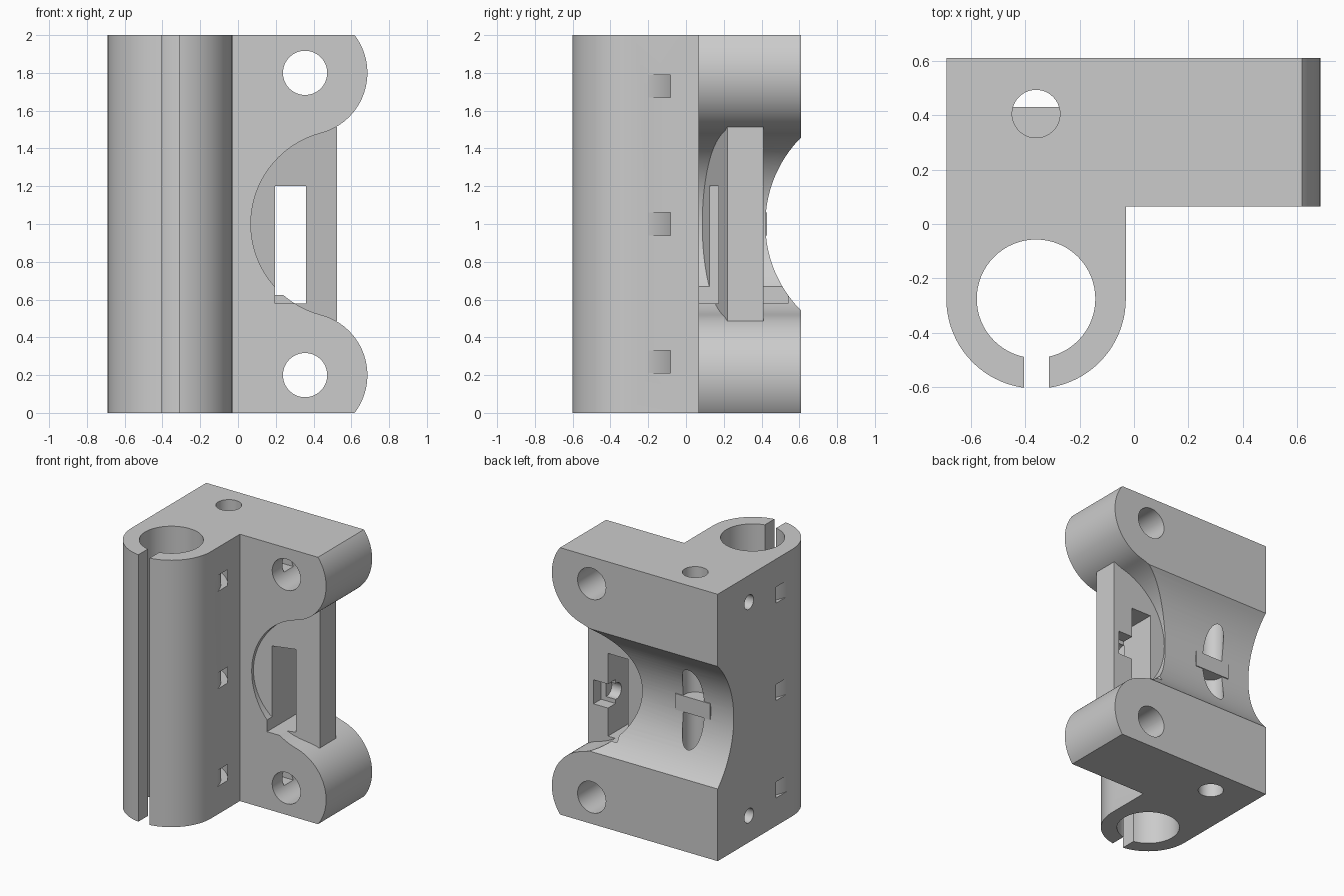
import bpy, bmesh
from math import cos, sin, radians, atan2, degrees, hypot

cube = bpy.data.objects.get("Cube")
if cube:
    bpy.data.objects.remove(cube, do_unlink=True)

grey = bpy.data.materials.new("light grey plastic")
grey.use_nodes = True
colour = (0.6, 0.6, 0.6, 1)
grey.diffuse_color = colour
grey.node_tree.nodes["Principled BSDF"].inputs["Base Color"].default_value = colour


def arc(cx, cy, r, a0, a1, n=40):
    """Points on an arc, angles in degrees."""
    steps = [radians(a0 + (a1 - a0) * i / n) for i in range(n + 1)]
    return [(cx + r * cos(a), cy + r * sin(a)) for a in steps]


def circle(cx, cy, r, n=64):
    return arc(cx, cy, r, 0, 360, n)[:-1]


def rect(x0, x1, y0, y1):
    return [(x0, y0), (x1, y0), (x1, y1), (x0, y1)]


def prism(name, profile, axis, lo, hi):
    """Extrude a 2D profile along one axis."""
    place = {"x": lambda a, b, h: (h, a, b),
             "y": lambda a, b, h: (a, h, b),
             "z": lambda a, b, h: (a, b, h)}[axis]
    bm = bmesh.new()
    low = [bm.verts.new(place(a, b, lo)) for a, b in profile]
    high = [bm.verts.new(place(a, b, hi)) for a, b in profile]
    bm.faces.new(low)
    bm.faces.new(high)
    for i in range(len(low)):
        j = (i + 1) % len(low)
        bm.faces.new((low[i], low[j], high[j], high[i]))
    bmesh.ops.recalc_face_normals(bm, faces=bm.faces)
    mesh = bpy.data.meshes.new(name)
    bm.to_mesh(mesh)
    bm.free()
    mesh.materials.append(grey)
    obj = bpy.data.objects.new(name, mesh)
    bpy.context.collection.objects.link(obj)
    return obj


def combine(target, tool, operation="DIFFERENCE"):
    """Apply a boolean and discard the tool."""
    mod = target.modifiers.new("boolean", "BOOLEAN")
    mod.operation, mod.solver, mod.object = operation, "EXACT", tool
    bpy.context.view_layer.objects.active = target
    bpy.ops.object.modifier_apply(modifier=mod.name)
    bpy.data.objects.remove(tool, do_unlink=True)


# Bracket body: rounded rod column and side block, seen in plan
rod_x, rod_y, col_r = -0.36, -0.275, 0.33
plan = arc(rod_x, rod_y, col_r, 180, 360) + [(-0.03, 0.065), (0.8, 0.065), (0.8, 0.61), (-0.69, 0.61)]
body = prism("bracket_body", plan, "z", 0, 2)

# Outline of the two lobes with a tangent round bite between them
lobe_x, lobe_z, lobe_r, bite_x = 0.355, 1.8, 0.33, 0.565
tangent = degrees(atan2(1 - lobe_z, bite_x - lobe_x))
bite_r = hypot(bite_x - lobe_x, lobe_z - 1) - lobe_r
outline = arc(lobe_x, lobe_z, lobe_r, 60, tangent)
outline += arc(bite_x, 1, bite_r, tangent + 180, 180 - tangent)[1:-1]
outline += arc(lobe_x, 2 - lobe_z, lobe_r, -tangent, -60)
outline += [(-1, outline[-1][1]), (-1, outline[0][1])]
combine(body, prism("lobe_outline", outline, "y", -1, 1), "INTERSECT")

# Wide cylindrical groove across the back
combine(body, prism("back_groove", circle(1.07, 1, 0.65, 128), "x", -1, 1))

# Web plate with slanted front between the lobes
web = [(0.03, 0.075), (0.525, 0.22), (0.525, 0.41), (0.03, 0.41)]
combine(body, prism("web_plate", web, "z", 0.487, 1.513), "UNION")

# Slot through the web, with a side pocket and short bore
combine(body, prism("web_slot", rect(0.195, 0.36, 0.58, 1.2), "y", 0, 0.54))
combine(body, prism("web_pocket", rect(0.35, 0.48, 0.79, 0.97), "y", 0.32, 0.5))
combine(body, prism("web_bore", circle(0.31, 0.88, 0.06, 32), "x", 0.3, 0.44))

# Rod bore and clamp slit
combine(body, prism("rod_bore", circle(rod_x, rod_y, 0.218), "z", -0.1, 2.1))
combine(body, prism("clamp_slit", rect(-0.405, -0.312, -0.7, -0.35), "z", -0.1, 2.1))

# Vertical hole, partly closed by a small bar at mid height
combine(body, prism("vertical_hole", circle(rod_x, 0.405, 0.088), "z", -0.1, 2.1))
combine(body, prism("hole_bar", rect(-0.5, -0.21, 0.29, 0.43), "z", 0.94, 1.06), "UNION")

# Curved tie channels behind the rod
ring = arc(rod_x, rod_y, 0.383, 0, 180) + arc(rod_x, rod_y, 0.338, 180, 0)
for z in (0.27, 1.0, 1.73):
    combine(body, prism("tie_channel", ring, "z", z - 0.06, z + 0.06))

# Lobe holes and the cross screw holes leading to them
for z in (2 - lobe_z, lobe_z):
    combine(body, prism("lobe_hole", circle(lobe_x, z, 0.117), "y", -0.1, 0.8))
    combine(body, prism("cross_hole", circle(0.24, z, 0.054, 32), "x", -0.8, 0.15))
    combine(body, prism("nut_trap", rect(0.185, 0.295, z - 0.055, z + 0.055), "x", 0.1, lobe_x))

bpy.ops.object.select_all(action="DESELECT")
body.select_set(True)
bpy.context.view_layer.objects.active = body
bpy.ops.object.shade_smooth_by_angle(angle=radians(30))
